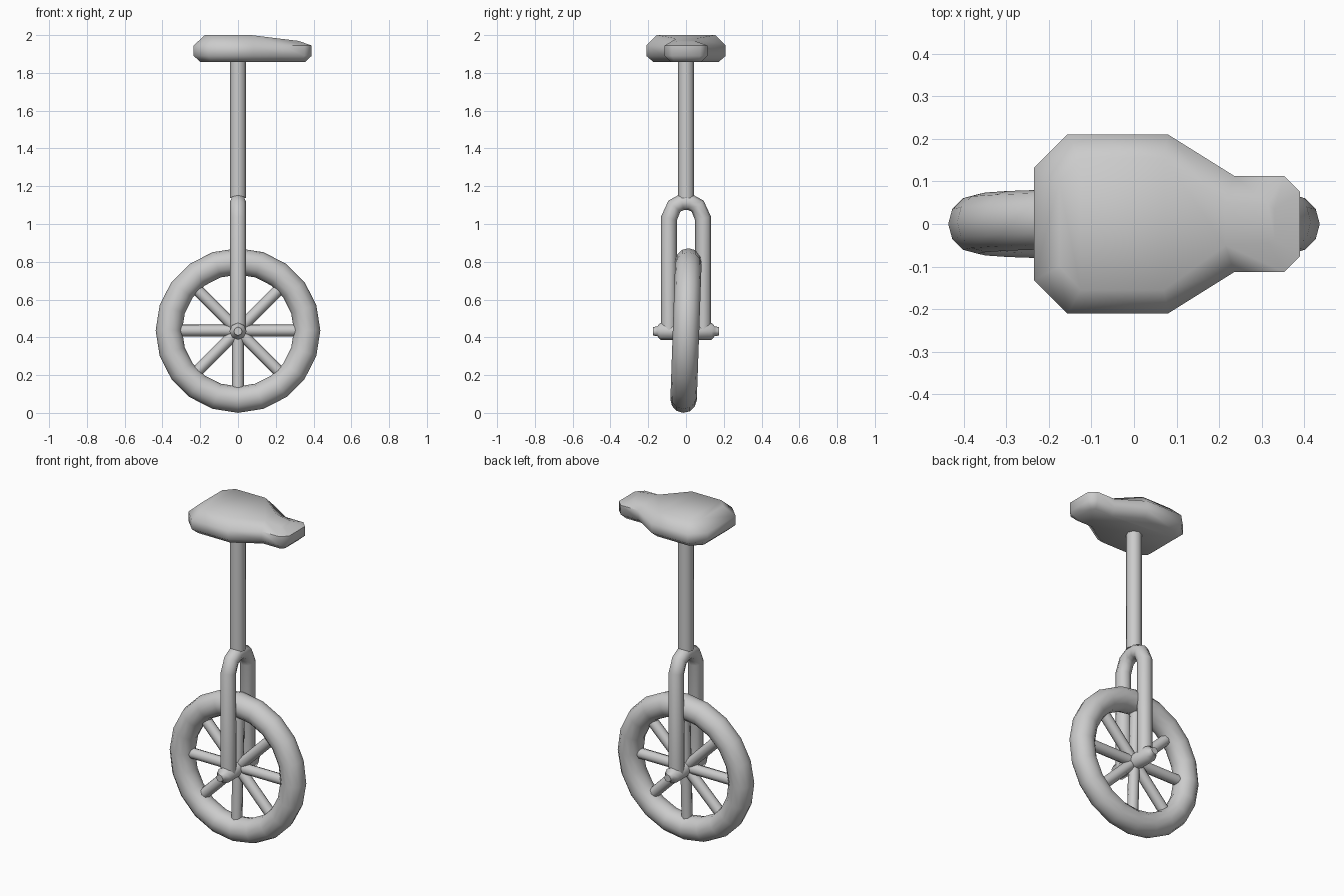
import bpy, bmesh, math
from mathutils import Matrix, Vector

if "Cube" in bpy.data.objects:
    bpy.data.objects.remove(bpy.data.objects["Cube"])

AXLE_Z = 0.436
TILT = Matrix.Translation((0, 0, AXLE_Z)) @ Matrix.Rotation(math.radians(-2), 4, 'X')


def smooth(obj, angle):
    bpy.ops.object.select_all(action='DESELECT')
    bpy.context.view_layer.objects.active = obj
    obj.select_set(True)
    bpy.ops.object.shade_smooth_by_angle(angle=math.radians(angle))


def finish(name, bm, angle=40):
    bmesh.ops.recalc_face_normals(bm, faces=bm.faces)
    mesh = bpy.data.meshes.new(name)
    bm.to_mesh(mesh)
    bm.free()
    obj = bpy.data.objects.new(name, mesh)
    bpy.context.collection.objects.link(obj)
    smooth(obj, angle)
    return obj


def loft(bm, rings):
    """Skin a list of equal-length point rings and cap both ends."""
    loops = [[bm.verts.new(p) for p in ring] for ring in rings]
    n = len(loops[0])
    for a, b in zip(loops, loops[1:]):
        for i in range(n):
            j = (i + 1) % n
            bm.faces.new((a[i], a[j], b[j], b[i]))
    bm.faces.new(loops[0][::-1])
    bm.faces.new(loops[-1])


def turned(name, profile, matrix, sides=8):
    """Turn (height, radius) pairs around the local z axis."""
    bm = bmesh.new()
    loft(bm, [[matrix @ Vector((r * math.cos(k * math.tau / sides),
                                r * math.sin(k * math.tau / sides), h))
               for k in range(sides)] for h, r in profile])
    return finish(name, bm, 50)


# Tyre, leaning slightly to one side
bpy.ops.mesh.primitive_torus_add(major_segments=20, minor_segments=12,
                                 major_radius=0.366, minor_radius=0.07)
tyre = bpy.context.object
tyre.name = "tyre"
tyre.data.transform(TILT @ Matrix.Rotation(math.pi / 2, 4, 'X'))
smooth(tyre, 60)

# Eight spokes
for i in range(8):
    turned(f"spoke_{i + 1}", [(0.0, 0.031), (0.325, 0.031)],
           TILT @ Matrix.Rotation(i * math.pi / 4, 4, 'Y'))

# Axle with stepped end caps
half = [(0.175, 0.022), (0.152, 0.026), (0.136, 0.045)]
turned("axle", [(-h, r) for h, r in half] + half[::-1],
       Matrix.Translation((0, 0, AXLE_Z - 0.004)) @ Matrix.Rotation(math.pi / 2, 4, 'X'))

# Fork: bent tube straddling the wheel
side = [(0.09, 0.43), (0.09, 1.03), (0.062, 1.094), (0.022, 1.116)]
path = [(-y, z) for y, z in side] + side[::-1]
curve = bpy.data.curves.new("fork", 'CURVE')
curve.dimensions = '3D'
curve.bevel_depth = 0.043
curve.bevel_resolution = 2
curve.use_fill_caps = True
spline = curve.splines.new('POLY')
spline.points.add(len(path) - 1)
for point, (y, z) in zip(spline.points, path):
    point.co = (0, y, z, 1)
fork = bpy.data.objects.new("fork", curve)
bpy.context.collection.objects.link(fork)
bpy.ops.object.select_all(action='DESELECT')
bpy.context.view_layer.objects.active = fork
fork.select_set(True)
bpy.ops.object.convert(target='MESH')
smooth(bpy.context.object, 60)

# Seat post
turned("seat_post", [(1.138, 0.043), (1.88, 0.043)], Matrix.Identity(4))


# Seat: mirrored half outlines (x, y, z) lofted from underside to top
def ring(half_outline):
    return half_outline + [(x, -y, z) for x, y, z in reversed(half_outline)]


rim = [(-0.235, 0.132), (-0.157, 0.21), (0.08, 0.21),
       (0.235, 0.113), (0.352, 0.113), (0.39, 0.075)]
under = [(-0.198, 0.115), (-0.142, 0.172), (0.07, 0.172),
         (0.222, 0.08), (0.338, 0.08), (0.354, 0.06)]
top = [(-0.175, 0.1, 2.0), (-0.125, 0.155, 2.0), (0.07, 0.155, 2.0),
       (0.215, 0.05, 1.982), (0.315, 0.045, 1.97), (0.33, 0.035, 1.966)]
bm = bmesh.new()
loft(bm, [ring([(x, y, 1.857) for x, y in under]),
          ring([(x, y, 1.89) for x, y in rim]),
          ring([(x, y, 1.945) for x, y in rim]),
          ring(top)])
# Split the top cap into cross strips so it can bend toward the nose
bm.verts.ensure_lookup_table()
cap = bm.verts[-12:]
for i in range(1, 5):
    bmesh.ops.connect_verts(bm, verts=[cap[i], cap[11 - i]])
finish("seat", bm, 60)
